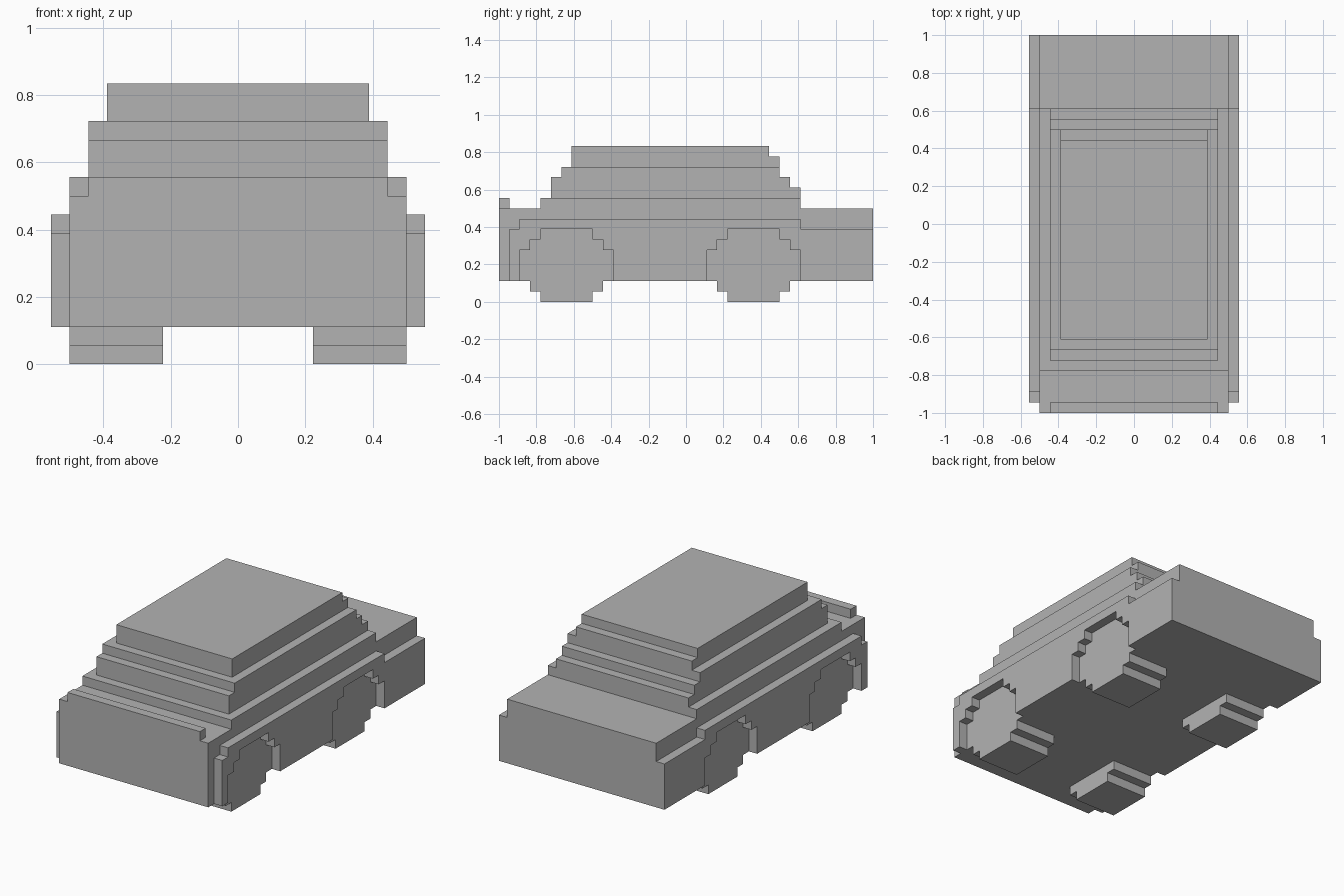
import bpy, bmesh

U = 1 / 18  # edge of one building block

cube = bpy.data.objects.get("Cube")
if cube:
    bpy.data.objects.remove(cube, do_unlink=True)

grey = bpy.data.materials.new("plain_grey")
grey.use_nodes = True
grey.diffuse_color = (0.45, 0.45, 0.45, 1)
grey.node_tree.nodes["Principled BSDF"].inputs["Base Color"].default_value = grey.diffuse_color


def extrude_profile(name, profile, x0, x1, mirrored=False):
    """Extrude a (y, z) outline from x0 to x1, all in block units."""
    bm = bmesh.new()
    face = bm.faces.new([bm.verts.new((x0 * U, y * U, z * U)) for y, z in profile])
    ext = bmesh.ops.extrude_face_region(bm, geom=[face])
    moved = [v for v in ext["geom"] if isinstance(v, bmesh.types.BMVert)]
    bmesh.ops.translate(bm, verts=moved, vec=((x1 - x0) * U, 0, 0))
    bmesh.ops.recalc_face_normals(bm, faces=bm.faces)
    mesh = bpy.data.meshes.new(name)
    bm.to_mesh(mesh)
    bm.free()
    mesh.materials.append(grey)
    obj = bpy.data.objects.new(name, mesh)
    bpy.context.collection.objects.link(obj)
    if mirrored:
        obj.modifiers.new("Mirror", 'MIRROR').use_axis[0] = True
    return obj


def arch(centre):
    """Stepped wheel arch outline, front to back, starting at the sill."""
    half = [(-4.5, 2), (-4.5, 5), (-3.5, 5), (-3.5, 6), (-2.5, 6), (-2.5, 7)]
    half += [(-y, z) for y, z in reversed(half)]
    return [(centre + y, z) for y, z in half]


def tyre_bottom(centre):
    """Stepped lower tread outline, back to front."""
    half = [(3.5, 2), (3.5, 1), (2.5, 1), (2.5, 0)]
    half += [(-y, z) for y, z in reversed(half)]
    return [(centre + y, z) for y, z in half]


FRONT_AXLE, REAR_AXLE = -11.5, 6.5

# Lower body with raised shoulder under the cabin
extrude_profile("body", [(-18, 2), (18, 2), (18, 9), (11, 9), (11, 10),
                         (-14, 10), (-14, 9), (-18, 9)], -9, 9)

# Raised lip on the nose
extrude_profile("front_lip", [(-18, 9), (-17, 9), (-17, 10), (-18, 10)], -8, 8)

# Stepped cabin and roof
extrude_profile("cabin", [(-13, 10), (11, 10), (11, 11), (10, 11), (10, 12),
                          (9, 12), (9, 13), (-12, 13), (-12, 12), (-13, 12)], -8, 8)
extrude_profile("roof", [(-11, 13), (9, 13), (9, 14), (8, 14), (8, 15), (-11, 15)], -7, 7)

# Side panels with the wheel arches cut from the sill
panel = [(-17, 2)] + arch(FRONT_AXLE) + arch(REAR_AXLE)
panel += [(18, 2), (18, 7), (11, 7), (11, 8), (-16, 8), (-16, 7), (-17, 7)]
extrude_profile("side_panel", panel, 9, 10, mirrored=True)

# Wheels, flush with the body sides
for label, axle in (("front", FRONT_AXLE), ("rear", REAR_AXLE)):
    extrude_profile(label + "_wheels", tyre_bottom(axle), 4, 9, mirrored=True)
